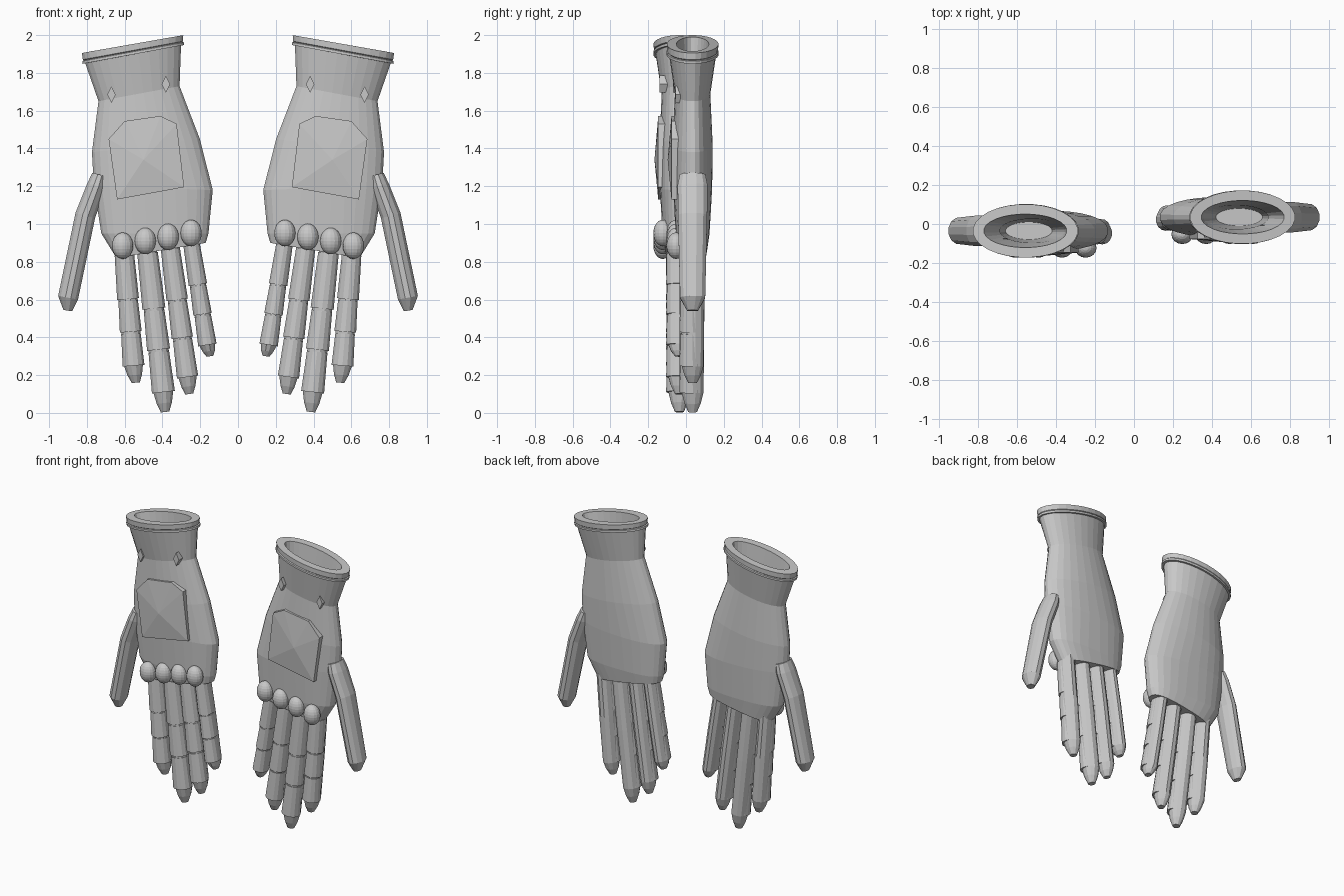
import bpy, bmesh, math
from mathutils import Vector, Matrix

cube = bpy.data.objects.get("Cube")
if cube:
    bpy.data.objects.remove(cube, do_unlink=True)

grey = bpy.data.materials.new("plain grey")
grey.use_nodes = True
grey.diffuse_color = (0.58, 0.58, 0.58, 1)
grey.node_tree.nodes["Principled BSDF"].inputs["Base Color"].default_value = grey.diffuse_color


def finish(bm, name, side):
    """Mirror to the chosen side, shift the pair apart in depth and link."""
    for v in bm.verts:
        v.co.x *= side
        v.co.y += 0.035 * side
    bmesh.ops.recalc_face_normals(bm, faces=bm.faces[:])
    mesh = bpy.data.meshes.new(name)
    bm.to_mesh(mesh)
    bm.free()
    mesh.materials.append(grey)
    obj = bpy.data.objects.new(("left_" if side > 0 else "right_") + name, mesh)
    bpy.context.collection.objects.link(obj)
    return obj


def loft(name, side, rings, sides, y=0.0):
    """Skin ovals given as (x1, z1, x2, z2, half depth, squareness power)."""
    bm = bmesh.new()
    loops = []
    for x1, z1, x2, z2, d, p in rings:
        loop = []
        for i in range(sides):
            a = 2 * math.pi * (i + 0.5) / sides
            c, s = math.cos(a), math.sin(a)
            u = 0.5 + 0.5 * math.copysign(abs(c) ** p, c)
            v = math.copysign(abs(s) ** p, s)
            loop.append(bm.verts.new((x1 + (x2 - x1) * u, y + d * v, z1 + (z2 - z1) * u)))
        loops.append(loop)
    for a, b in zip(loops, loops[1:]):
        for i in range(sides):
            j = (i + 1) % sides
            bm.faces.new((a[i], a[j], b[j], b[i]))
    bm.faces.new(loops[0])
    bm.faces.new(loops[-1])
    return finish(bm, name, side)


def cross(centre, along, r, d):
    """Oval ring square to a direction in the xz plane."""
    n = Vector((-along.y, along.x)).normalized() * r
    return (centre.x + n.x, centre.y + n.y, centre.x - n.x, centre.y - n.y, d, 1)


def slab(name, side, outline, back, front, peak=None):
    """Raised plate from an xz outline, optionally crowned at a peak."""
    bm = bmesh.new()
    rear = [bm.verts.new((x, back, z)) for x, z in outline]
    face = [bm.verts.new((x, front, z)) for x, z in outline]
    n = len(outline)
    for i in range(n):
        bm.faces.new((rear[i], rear[(i + 1) % n], face[(i + 1) % n], face[i]))
    bm.faces.new(rear)
    if peak:
        top = bm.verts.new(peak)
        for i in range(n):
            bm.faces.new((face[i], face[(i + 1) % n], top))
    else:
        bm.faces.new(face)
    return finish(bm, name, side)


# Palm, wrist, cuff rim and hollow inside as one skin
HAND = [
    (0.17, 0.90, 0.645, 0.82, 0.076, 0.75),
    (0.155, 0.95, 0.725, 0.95, 0.090, 0.8),
    (0.132, 1.18, 0.765, 1.20, 0.104, 0.9),
    (0.20, 1.45, 0.775, 1.38, 0.107, 1),
    (0.308, 1.73, 0.74, 1.65, 0.094, 1),
    (0.30, 1.945, 0.81, 1.85, 0.125, 1),
    (0.283, 1.948, 0.824, 1.848, 0.138, 1),
    (0.284, 1.962, 0.826, 1.862, 0.138, 1),
    (0.294, 1.964, 0.818, 1.866, 0.131, 1),
    (0.290, 1.968, 0.823, 1.870, 0.136, 1),
    (0.288, 2.0, 0.828, 1.905, 0.137, 1),
    (0.345, 1.99, 0.772, 1.915, 0.086, 1),
    (0.355, 1.73, 0.69, 1.66, 0.062, 1),
    (0.42, 1.30, 0.66, 1.28, 0.045, 1),
]

# Fingers: name, knuckle end, shoulder before the tip, tip, half width
FINGERS = [
    ("little_finger", (0.252, 0.93), (0.162, 0.36), (0.148, 0.30), 0.045),
    ("ring_finger", (0.365, 0.92), (0.267, 0.19), (0.258, 0.10), 0.052),
    ("middle_finger", (0.485, 0.90), (0.395, 0.11), (0.386, 0.005), 0.056),
    ("index_finger", (0.605, 0.88), (0.553, 0.25), (0.541, 0.16), 0.053),
]
KNUCKLES = [(0.248, 0.952), (0.370, 0.932), (0.491, 0.910), (0.611, 0.885)]
SLEEVES = [(0.07, 0.44), (0.455, 0.715), (0.73, 1.0)]

PLATE = [(0.685, 1.45), (0.60, 1.545), (0.41, 1.572), (0.325, 1.53), (0.285, 1.195), (0.64, 1.13)]

for side in (1, -1):
    loft("hand", side, HAND, 28)

    for name, base, shoulder, tip, r in FINGERS:
        base, shoulder, tip = Vector(base), Vector(shoulder), Vector(tip)
        along = shoulder - base
        loft(name, side, [
            cross(base, along, r * 0.95, 0.062),
            cross(base.lerp(shoulder, 0.5), along, r, 0.064),
            cross(shoulder, along, r * 0.97, 0.060),
            cross(shoulder.lerp(tip, 0.55), along, r * 0.75, 0.045),
            cross(tip, along, r * 0.42, 0.024),
        ], 12)
        # Overlapping armour sleeves on the outer side of the finger
        for k, (t0, t1) in enumerate(SLEEVES):
            loft(f"{name}_sleeve_{k + 1}", side, [
                cross(base.lerp(shoulder, t0), along, r * 1.0, 0.054),
                cross(base.lerp(shoulder, t1), along, r * 1.12, 0.058),
            ], 14, y=-0.012)

    # Thumb
    loft("thumb", side, [
        (0.69, 1.25, 0.772, 1.272, 0.070, 1),
        (0.70, 1.19, 0.80, 1.215, 0.082, 1),
        (0.755, 1.03, 0.862, 1.06, 0.080, 1),
        (0.845, 0.60, 0.954, 0.62, 0.069, 1),
        (0.878, 0.538, 0.925, 0.545, 0.030, 1),
    ], 12)

    # Knuckle studs
    for k, (x, z) in enumerate(KNUCKLES):
        bm = bmesh.new()
        bmesh.ops.create_uvsphere(bm, u_segments=16, v_segments=12, radius=1)
        bmesh.ops.transform(bm, verts=bm.verts[:], matrix=Matrix.Translation((x, -0.088, z))
                            @ Matrix.Diagonal((0.056, 0.050, 0.070, 1)))
        finish(bm, f"knuckle_{k + 1}", side)

    # Crowned plate on the back of the hand
    slab("hand_plate", side, PLATE, -0.06, -0.112, (0.50, -0.132, 1.34))

    # Small diamond studs on the wrist
    for k, (x, z, y) in enumerate([(0.382, 1.74, -0.105), (0.67, 1.685, -0.09)]):
        diamond = [(x, z + 0.045), (x + 0.022, z), (x, z - 0.045), (x - 0.022, z)]
        slab(f"wrist_diamond_{k + 1}", side, diamond, y + 0.05, y)
